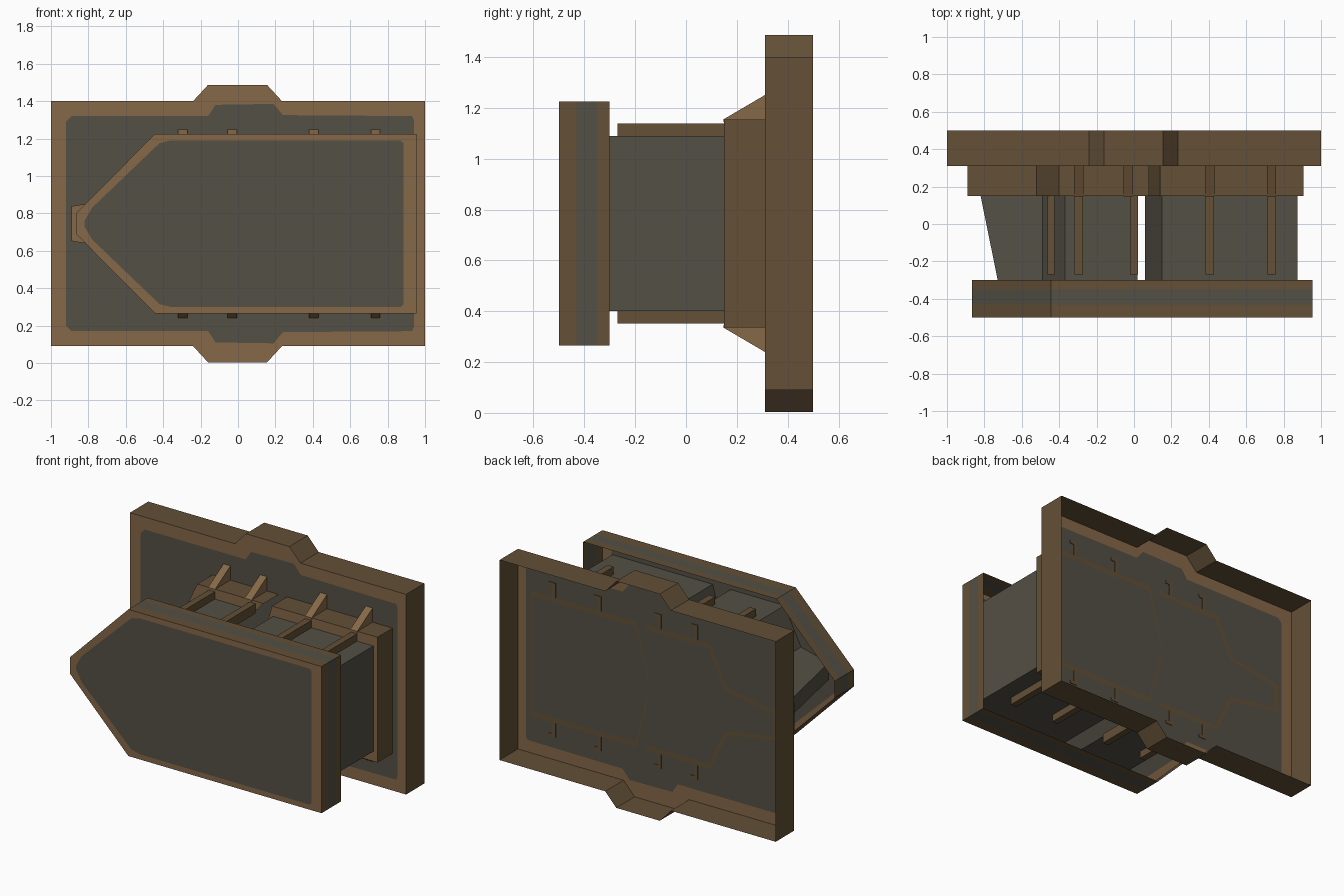
import bpy, bmesh

if "Cube" in bpy.data.objects:
    bpy.data.objects.remove(bpy.data.objects["Cube"], do_unlink=True)


def material(name, rgb):
    m = bpy.data.materials.new(name)
    m.use_nodes = True
    m.diffuse_color = (*rgb, 1)
    m.node_tree.nodes["Principled BSDF"].inputs["Base Color"].default_value = (*rgb, 1)
    return m


MATS = [material("olive_grey", (0.088, 0.08, 0.06)),
        material("light_brown", (0.24, 0.14, 0.065)),
        material("dark_brown", (0.125, 0.08, 0.038))]
GREY, LIGHT, DARK = range(3)
MID = 0.745  # height of the horizontal mirror line


def flip(points):
    """Complete a symmetric outline from its upper half."""
    return points + [(x, 2 * MID - z) for x, z in reversed(points)]


def loft(name, rings, colours, closed=True, first_cap=None, last_cap=None):
    """Join (outline, y) rings; one colour per step, optional caps."""
    bm = bmesh.new()
    loops = [[bm.verts.new((x, y, z)) for x, z in pts] for pts, y in rings]
    n = len(loops[0])
    for a, b, colour in zip(loops, loops[1:], colours):
        for i in range(n if closed else n - 1):
            j = (i + 1) % n
            bm.faces.new((a[i], a[j], b[j], b[i])).material_index = colour
    for loop, cap in ((loops[0], first_cap), (loops[-1], last_cap)):
        if cap is not None:
            bm.faces.new(loop).material_index = cap
    bmesh.ops.recalc_face_normals(bm, faces=bm.faces)
    mesh = bpy.data.meshes.new(name)
    bm.to_mesh(mesh)
    bm.free()
    for m in MATS:
        mesh.materials.append(m)
    ob = bpy.data.objects.new(name, mesh)
    bpy.context.collection.objects.link(ob)
    return ob


def box(name, x, y, z, colour):
    """Box from (low, high) pairs on each axis."""
    outline = [(x[0], z[0]), (x[1], z[0]), (x[1], z[1]), (x[0], z[1])]
    return loft(name, [(outline, y[0]), (outline, y[1])], [colour], True, colour, colour)


# Rear plate: open-backed tray with a tab at top and bottom
plate = flip([(-1, 1.4), (-0.24, 1.4), (-0.16, 1.487), (0.155, 1.487), (0.235, 1.4), (1, 1.4)])
loft("rear_plate", [(plate, 0.31), (plate, 0.5)], [DARK], first_cap=LIGHT)
panel = flip([(-0.92, 1.29), (-0.89, 1.32), (-0.16, 1.32), (-0.12, 1.38), (0.19, 1.385),
              (0.24, 1.325), (0.93, 1.32), (0.94, 1.3)])
loft("rear_plate_front_panel", [(panel, 0.307)], [], first_cap=GREY)
loft("rear_plate_back_panel", [(panel, 0.313)], [], first_cap=GREY)

# Front plate: pointed open-backed tray with a grey band round its side
arrow = flip([(-0.866, 0.8), (-0.444, 1.225), (0.955, 1.225)])
loft("front_plate", [(arrow, -0.5), (arrow, -0.43), (arrow, -0.35), (arrow, -0.3)],
     [DARK, GREY, DARK], first_cap=LIGHT)
face = flip([(-0.82, 0.76), (-0.78, 0.83), (-0.42, 1.175), (-0.36, 1.19), (0.87, 1.19), (0.885, 1.175)])
loft("front_plate_panel", [(face, -0.503)], [], first_cap=GREY)
loft("front_plate_inner_panel", [(face, -0.495)], [], first_cap=GREY)

# Two housings, each a wall with a stepped flange against the rear plate
left_flange = flip([(0.08, 1.155), (-0.40, 1.155), (-0.52, 0.90), (-0.89, 0.838)])
left_wall = flip([(0.02, 1.09), (-0.37, 1.09), (-0.49, 0.85), (-0.82, 0.80)])
left_end = [(x + 0.13 if x < -0.8 else x, z) for x, z in left_wall]
right_flange = [(0.04, 0.775), (0.14, 1.155), (0.905, 1.155)]
right_flange = flip(right_flange)
right_wall = flip([(0.06, 0.775), (0.15, 1.09), (0.875, 1.09)])
for name, flange, wall, end in (("pointed_housing", left_flange, left_wall, left_end),
                                ("square_housing", right_flange, right_wall, right_wall)):
    loft(name, [(flange, 0.31), (flange, 0.15), (wall, 0.15), (end, -0.49)],
         [DARK, LIGHT, GREY], closed=False)
    # Seam that follows the flange on the back of the rear plate
    inner = [((a + c) / 2, (b + d) / 2) for (a, b), (c, d) in zip(flange, wall)]
    loft(name + "_seam", [(flange, 0.317), (inner, 0.317)], [DARK], closed=False)


# Ribs and sloping gussets, above and below
def gusset(name, x, side):
    top, low = MID + side * 0.505, MID + side * 0.40
    front = [(x - 0.025, low), (x + 0.025, low), (x + 0.025, low + side * 0.01), (x - 0.025, low + side * 0.01)]
    back = [(x - 0.025, low), (x + 0.025, low), (x + 0.025, top), (x - 0.025, top)]
    loft(name, [(front, 0.148), (back, 0.31)], [LIGHT], True, LIGHT, LIGHT)


for side, label in ((1, "upper"), (-1, "lower")):
    def span(a, b):
        return sorted((MID + side * a, MID + side * b))
    for i, (x, rib_x) in enumerate(((-0.295, -0.295), (-0.03, 0.0), (0.405, 0.405), (0.735, 0.735))):
        box(f"{label}_rib_{i}", (rib_x - 0.022, rib_x + 0.022), (-0.27, 0.15), span(0.33, 0.393), DARK)
        gusset(f"{label}_gusset_{i}", x, side)
        box(f"{label}_slot_{i}", (x - 0.012, x + 0.012), (0.312, 0.317), span(0.40, 0.5), DARK)
        box(f"{label}_slot_hook_{i}", (x - 0.012, x + 0.04), (0.312, 0.317), span(0.485, 0.505), DARK)
    box(f"{label}_slope_rib", (-0.462, -0.425), (-0.27, 0.15), span(0.17, 0.27), DARK)
